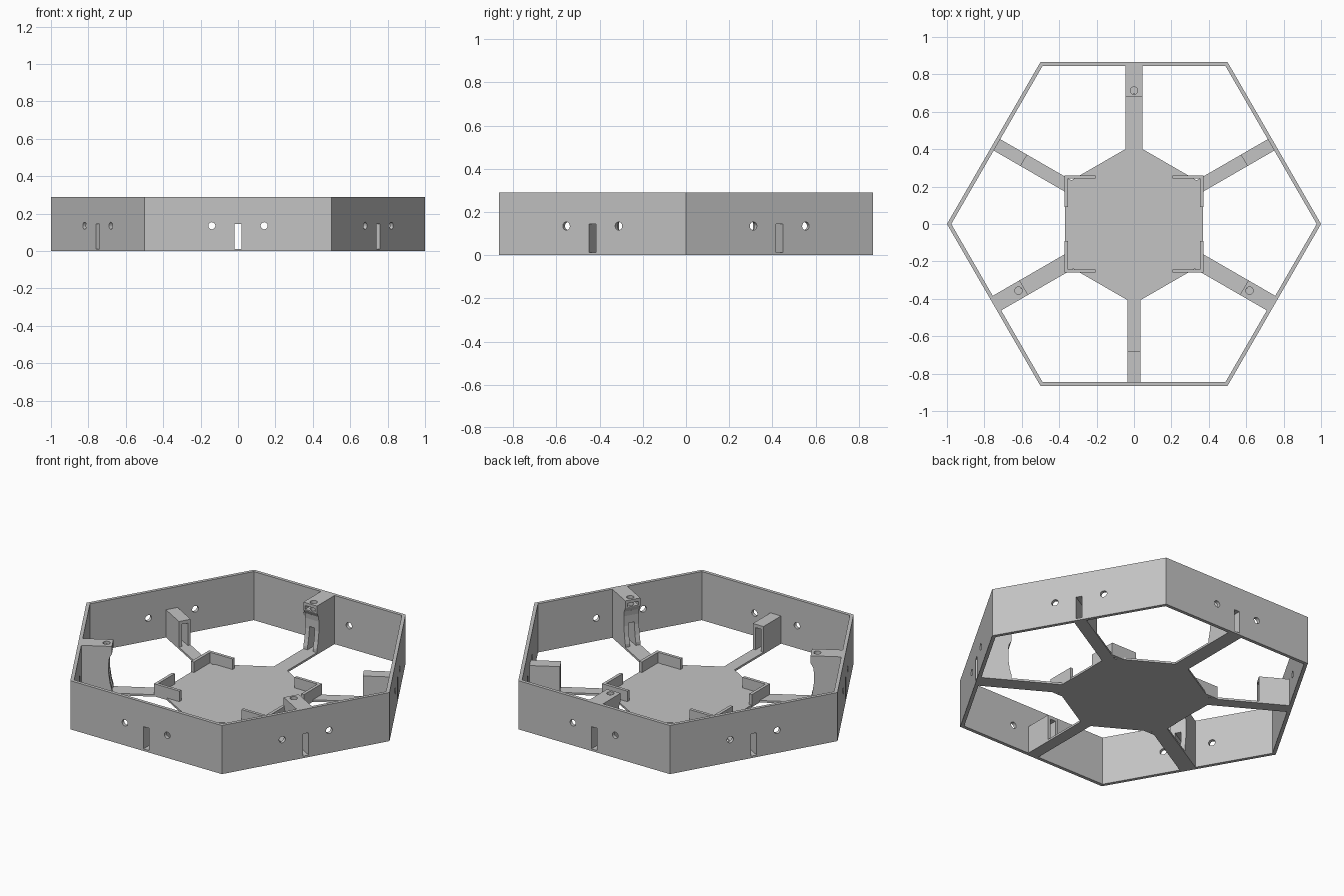
import bpy
import bmesh
from math import radians, cos, sin, tan, sqrt
from mathutils import Matrix, Vector

cube = bpy.data.objects.get("Cube")
if cube:
    bpy.data.objects.remove(cube, do_unlink=True)

HEIGHT = 0.29
APOTHEM = sqrt(3) / 2
WALL = 0.02
FLOOR = 0.012
HUB_R = 0.427
POST_IN = 0.68
POST_OUT = APOTHEM - WALL / 2
SLOT_TOP = 0.145
ARM_ANGLES = range(30, 390, 60)

grey = bpy.data.materials.new("plain grey")
grey.use_nodes = True
grey.diffuse_color = (0.55, 0.55, 0.55, 1)
grey.node_tree.nodes["Principled BSDF"].inputs["Base Color"].default_value = grey.diffuse_color


def spin(angle):
    return Matrix.Rotation(radians(angle), 4, "Z")


def prism(name, points, offset, matrix=None):
    """Extrude a closed outline of 3D points along an offset."""
    bm = bmesh.new()
    face = bm.faces.new([bm.verts.new(p) for p in points])
    new = bmesh.ops.extrude_face_region(bm, geom=[face])["geom"]
    bmesh.ops.translate(bm, vec=offset, verts=[g for g in new if isinstance(g, bmesh.types.BMVert)])
    bmesh.ops.recalc_face_normals(bm, faces=bm.faces)
    bm.transform(matrix or Matrix())
    mesh = bpy.data.meshes.new(name)
    bm.to_mesh(mesh)
    bm.free()
    mesh.materials.append(grey)
    obj = bpy.data.objects.new(name, mesh)
    bpy.context.collection.objects.link(obj)
    return obj


def box(name, x, y, z, matrix=None):
    base = [(x[0], y[0], z[0]), (x[1], y[0], z[0]), (x[1], y[1], z[0]), (x[0], y[1], z[0])]
    return prism(name, base, (0, 0, z[1] - z[0]), matrix)


def ngon(name, radius, sides, z0, depth, matrix=None):
    pts = [Vector((radius * cos(radians(360 * i / sides)), radius * sin(radians(360 * i / sides)), z0))
           for i in range(sides)]
    return prism(name, pts, (0, 0, depth), matrix)


def cut(obj, cutters):
    """Subtract each cutter, bake the result and delete the cutters."""
    for c in cutters:
        c.hide_render = True
        mod = obj.modifiers.new("cut", "BOOLEAN")
        mod.operation = "DIFFERENCE"
        mod.solver = "EXACT"
        mod.object = c
    bpy.context.view_layer.update()
    graph = bpy.context.evaluated_depsgraph_get()
    mesh = bpy.data.meshes.new_from_object(obj.evaluated_get(graph))
    obj.modifiers.clear()
    obj.data = mesh
    for c in cutters:
        bpy.data.objects.remove(c, do_unlink=True)


def slot_cutter(angle):
    return box("slot_cutter", (0.6, 1), (-0.0175, 0.0175), (FLOOR, SLOT_TOP), spin(angle))


# Hexagonal outer wall with a slot and two round holes per side
wall = ngon("outer_wall", 1, 6, 0, HEIGHT)
cutters = [ngon("inside_cutter", 1 - WALL / APOTHEM, 6, -0.1, 0.6)]
for angle in ARM_ANGLES:
    cutters.append(slot_cutter(angle))
    for side in (-0.14, 0.14):
        place = spin(angle) @ Matrix.Translation((0.8, side, 0.135)) @ Matrix.Rotation(radians(90), 4, "Y")
        cutters.append(ngon("hole_cutter", 0.019, 20, 0, 0.15, place))
cut(wall, cutters)

# Flat floor: central hexagon with six arms reaching the wall
outline = []
for i, angle in enumerate(ARM_ANGLES):
    w = 0.035 if i % 2 == 0 else 0.045
    root = HUB_R - w * tan(radians(30))
    for r, t in ((root, -w), (POST_OUT, -w), (POST_OUT, w), (root, w)):
        outline.append(spin(angle) @ Vector((r, t, 0)))
prism("floor_and_arms", outline, (0, 0, FLOOR))

# Posts on the arms: short slotted blocks alternate with tall screw posts
for i, angle in enumerate(ARM_ANGLES):
    if i % 2 == 0:
        post = box("short_post", (POST_IN, POST_OUT), (-0.035, 0.035), (0, 0.165), spin(angle))
        cut(post, [slot_cutter(angle)])
    else:
        waist = POST_IN + 0.018
        side = [(POST_OUT, 0), (POST_OUT, HEIGHT), (POST_IN, HEIGHT), (POST_IN, 0.245),
                (waist - 0.004, 0.22), (waist, 0.19), (waist, 0.13), (POST_IN + 0.01, 0.07), (POST_IN, 0.03),
                (POST_IN, 0)]
        post = prism("tall_post", [(r, -0.045, z) for r, z in side], (0, 0.09, 0), spin(angle))
        cut(post, [
            slot_cutter(angle),
            box("nut_cutter", (0.6, 0.745), (-0.033, 0.033), (0.25, 0.272), spin(angle)),
            ngon("screw_cutter", 0.02, 20, 0.22, 0.2, spin(angle) @ Matrix.Translation((0.713, 0, 0))),
        ])

# Four L-shaped corner brackets on the floor
for sx in (-1, 1):
    for sy in (-1, 1):
        ell = [(0.372, 0.26), (0.205, 0.26), (0.205, 0.242), (0.354, 0.242), (0.354, 0.09), (0.372, 0.09)]
        prism("corner_bracket", [(sx * x, sy * y, 0) for x, y in ell], (0, 0, 0.075))
